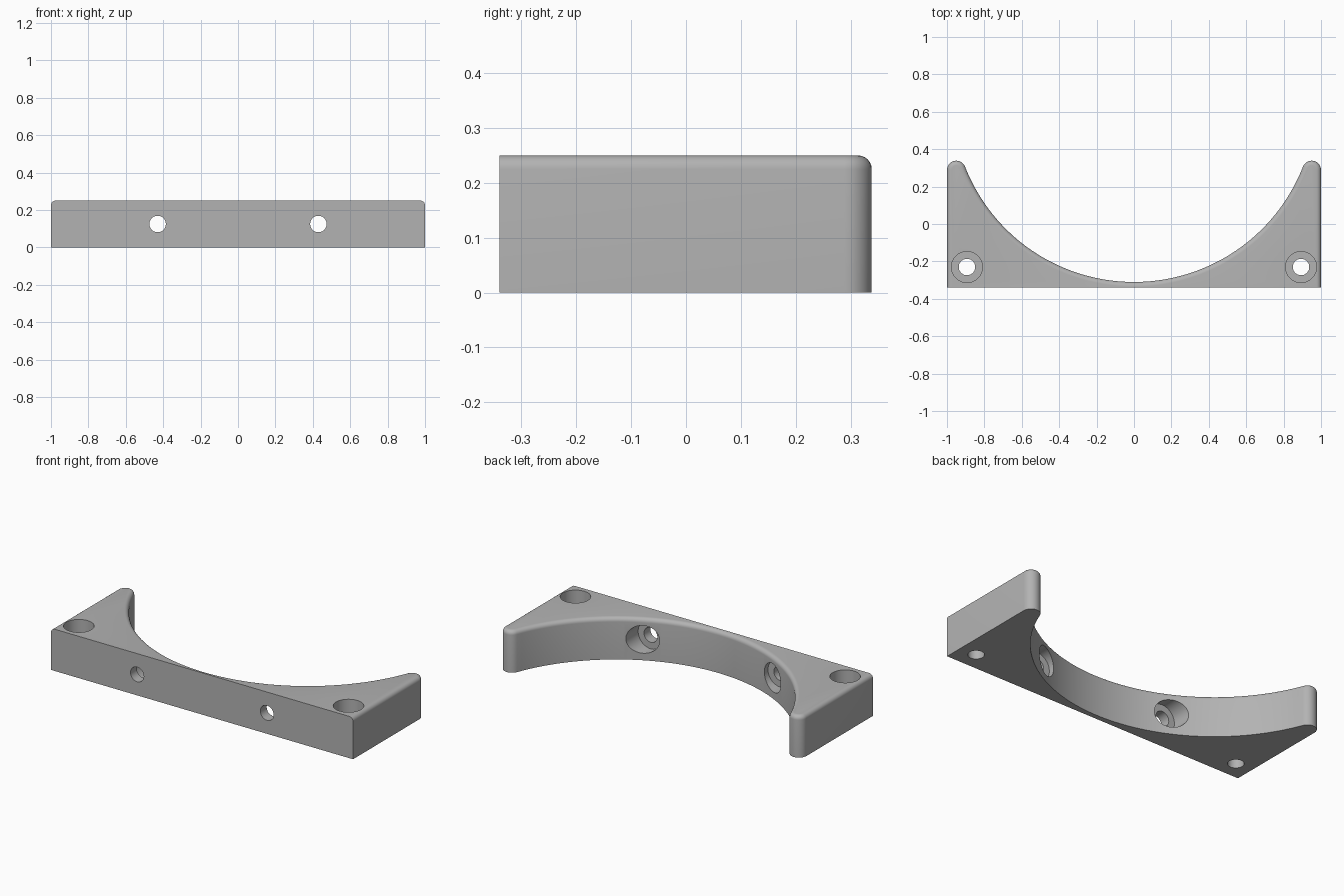
import bpy, bmesh, math
from mathutils import Matrix

if "Cube" in bpy.data.objects:
    bpy.data.objects.remove(bpy.data.objects["Cube"])

HEIGHT, FRONT, FILLET = 0.25, -0.34, 0.025
TIP_R, ARC_R, ARC_Y = 0.05, 0.97, 0.66
TIP_X = 1 - TIP_R
TIP_Y = ARC_Y - math.sqrt((ARC_R + TIP_R) ** 2 - TIP_X ** 2)
TANGENT = math.atan2(ARC_Y - TIP_Y, -TIP_X)

grey = bpy.data.materials.new("grey plastic")
grey.use_nodes = True
grey.diffuse_color = (0.45, 0.45, 0.45, 1)
grey.node_tree.nodes["Principled BSDF"].inputs["Base Color"].default_value = grey.diffuse_color


def arc(cx, cy, r, a0, a1, n):
    return [(cx + r * math.cos(a0 + (a1 - a0) * i / n),
             cy + r * math.sin(a0 + (a1 - a0) * i / n)) for i in range(n + 1)]


def outline(inset):
    """Plan of the saddle, drawn in by inset everywhere but the front."""
    tip = arc(TIP_X, TIP_Y, TIP_R - inset, 0, TANGENT, 14)
    cradle = arc(0, ARC_Y, ARC_R + inset, TANGENT - math.pi, -TANGENT, 80)
    left_tip = [(-x, y) for x, y in reversed(tip)]
    return [(-1 + inset, FRONT), (1 - inset, FRONT)] + tip + cradle[1:-1] + left_tip


def make_object(name, bm):
    bmesh.ops.recalc_face_normals(bm, faces=bm.faces)
    mesh = bpy.data.meshes.new(name)
    bm.to_mesh(mesh)
    bm.free()
    mesh.materials.append(grey)
    obj = bpy.data.objects.new(name, mesh)
    bpy.context.collection.objects.link(obj)
    return obj


def stack(name, rings):
    """Closed solid skinned through rings of equal length."""
    bm = bmesh.new()
    loops = [[bm.verts.new(p) for p in ring] for ring in rings]
    for low, high in zip(loops, loops[1:]):
        for i in range(len(low)):
            j = (i + 1) % len(low)
            bm.faces.new((low[i], low[j], high[j], high[i]))
    bm.faces.new(loops[0][::-1])
    bm.faces.new(loops[-1])
    return make_object(name, bm)


# Saddle body with a rounded top rim
levels = [(0, 0)]
for k in range(7):
    a = math.pi / 2 * k / 6
    levels.append((FILLET * (1 - math.cos(a)), HEIGHT - FILLET + FILLET * math.sin(a)))
body = stack("saddle_bracket", [[(x, y, z) for x, y in outline(d)] for d, z in levels])


def screw_hole(name, matrix, ledge, end):
    """Stepped cutter along local z: narrow shank, then wide head recess."""
    steps = [(0.044, -0.1), (0.044, ledge), (0.083, ledge), (0.083, end)]
    rings = [[matrix @ Matrix.Translation((x, y, z)).to_translation()
              for x, y in arc(0, 0, r, 0, math.tau, 48)[:-1]] for r, z in steps]
    cutter = stack(name, rings)
    cutter.hide_render = True
    return cutter


# Upright corner holes, and level holes entering from the cradle
cutters = []
for side in (-1, 1):
    upright = Matrix.Translation((side * 0.893, -0.23, 0))
    level = Matrix.Translation((side * 0.43, FRONT, 0.125)) @ Matrix.Rotation(-math.pi / 2, 4, "X")
    cutters.append(screw_hole("corner_hole_cutter", upright, 0.06, 0.4))
    cutters.append(screw_hole("cradle_hole_cutter", level, 0.06, 0.5))

bpy.context.view_layer.objects.active = body
for cutter in cutters:
    mod = body.modifiers.new("hole", "BOOLEAN")
    mod.operation = "DIFFERENCE"
    mod.solver = "EXACT"
    mod.object = cutter
    bpy.ops.object.modifier_apply(modifier=mod.name)
    bpy.data.objects.remove(cutter)

# Smooth curves, sharp corners
bpy.ops.object.select_all(action="DESELECT")
body.select_set(True)
bpy.ops.object.shade_smooth_by_angle(angle=math.radians(30))
